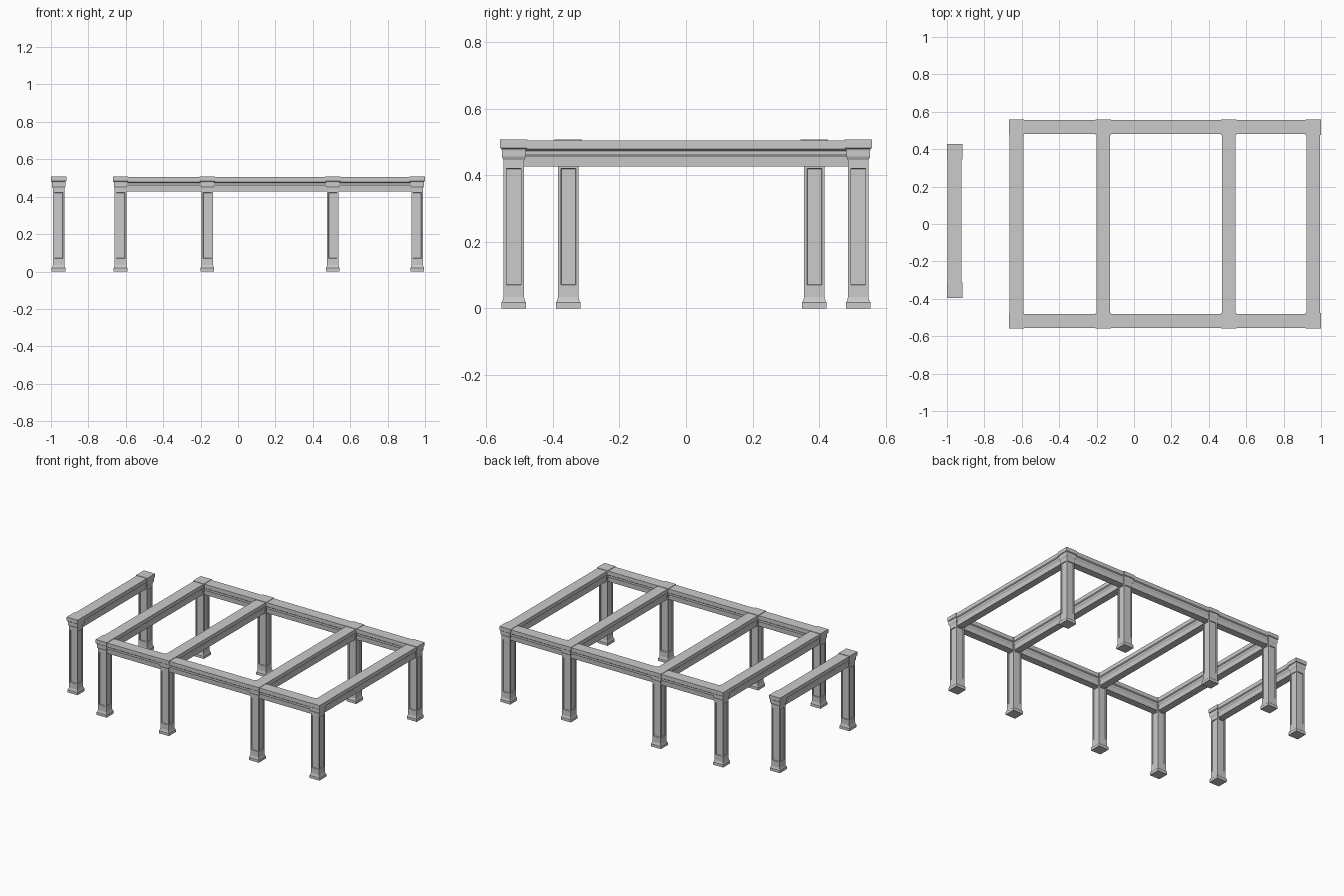
import bpy, bmesh
from mathutils import Vector

if "Cube" in bpy.data.objects:
    bpy.data.objects.remove(bpy.data.objects["Cube"])

# (half width, z) outlines
COLUMN = [(0.037, 0.0), (0.037, 0.018), (0.034, 0.022), (0.031, 0.034), (0.031, 0.062),
          (0.031, 0.43), (0.031, 0.446), (0.036, 0.457), (0.036, 0.474), (0.037, 0.48),
          (0.041, 0.483), (0.041, 0.508)]
SHAFT = 4  # index of the panelled segment
BEAM = [(0.024, 0.427), (0.026, 0.456), (0.031, 0.464), (0.031, 0.474), (0.037, 0.479), (0.037, 0.505)]


def finish(bm, name):
    bmesh.ops.recalc_face_normals(bm, faces=bm.faces[:])
    mesh = bpy.data.meshes.new(name)
    bm.to_mesh(mesh)
    bm.free()
    obj = bpy.data.objects.new(name, mesh)
    bpy.context.collection.objects.link(obj)
    return obj


def column_mesh():
    bm = bmesh.new()
    rings = [[bm.verts.new((sx * w, sy * w, z)) for sx, sy in ((-1, -1), (1, -1), (1, 1), (-1, 1))]
             for w, z in COLUMN]
    bm.faces.new(rings[0][::-1])
    bm.faces.new(rings[-1])
    panels = []
    for i in range(len(rings) - 1):
        for k in range(4):
            n = (k + 1) % 4
            f = bm.faces.new((rings[i][k], rings[i][n], rings[i + 1][n], rings[i + 1][k]))
            if i == SHAFT:
                panels.append(f)
    bm.normal_update()
    # recessed panel on each side of the shaft
    bmesh.ops.inset_individual(bm, faces=panels, thickness=0.012)
    bmesh.ops.inset_individual(bm, faces=panels, thickness=0.002, depth=-0.005)
    return finish(bm, "column")


def beam(name, a, b):
    a, b = Vector((*a, 0)), Vector((*b, 0))
    d = (b - a).normalized()
    side = Vector((-d.y, d.x, 0))
    outline = BEAM + [(-w, z) for w, z in reversed(BEAM)]
    bm = bmesh.new()
    ends = [[bm.verts.new(p + side * w + Vector((0, 0, z))) for w, z in outline] for p in (a, b)]
    n = len(outline)
    for k in range(n):
        bm.faces.new((ends[0][k], ends[0][(k + 1) % n], ends[1][(k + 1) % n], ends[1][k]))
    bm.faces.new(ends[0][::-1])
    bm.faces.new(ends[1])
    return finish(bm, name)


# bays: x position with front and back column y
main_x = [-0.628, -0.164, 0.507, 0.958]
Y = 0.518
bays = [(-0.959, -0.354, 0.386)] + [(x, -Y, Y) for x in main_x]

# columns and cross beams
first = column_mesh()
shared = first.data
bpy.data.objects.remove(first)
for i, (x, y0, y1) in enumerate(bays):
    for label, y in (("front", y0), ("back", y1)):
        col = bpy.data.objects.new(f"{label}_column_{i}", shared)
        col.location = (x, y, 0)
        bpy.context.collection.objects.link(col)
    beam(f"cross_beam_{i}", (x, y0), (x, y1))

# long beams along front and back
for label, y in (("front", -Y), ("back", Y)):
    beam(f"{label}_long_beam", (main_x[0], y), (main_x[-1], y))
